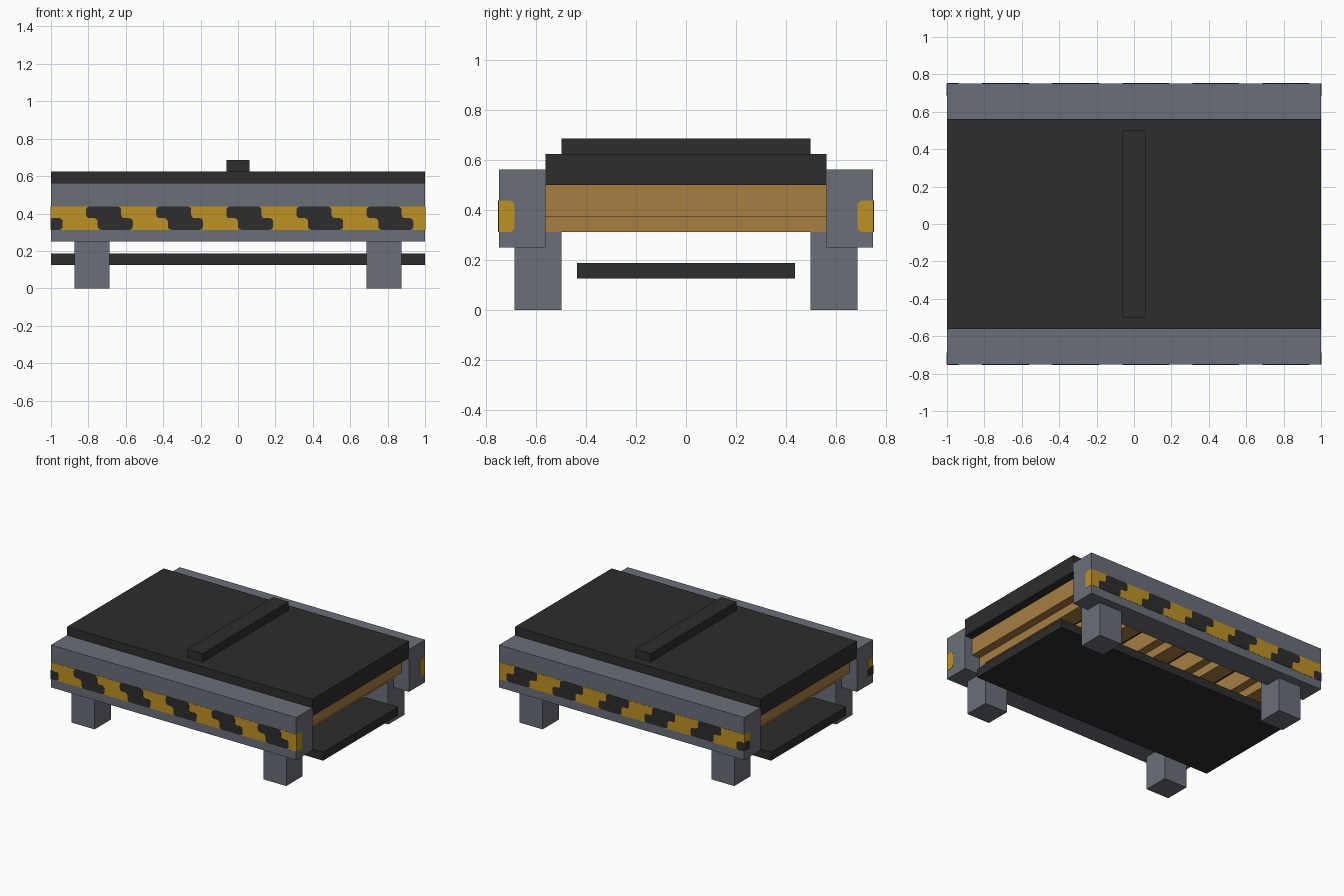
import bpy
import bmesh
from mathutils import Vector

cube = bpy.data.objects.get("Cube")
if cube:
    bpy.data.objects.remove(cube, do_unlink=True)

U = 1 / 16  # modelling step


def material(name, rgb):
    lin = [((c / 255 + 0.055) / 1.055) ** 2.4 for c in rgb] + [1]
    m = bpy.data.materials.new(name)
    m.use_nodes = True
    m.diffuse_color = lin
    m.node_tree.nodes["Principled BSDF"].inputs["Base Color"].default_value = lin
    return m


GREY = material("steel grey", (106, 110, 119))
BLACK = material("charcoal", (45, 45, 45))
TAN = material("tan wood", (167, 126, 66))
YELLOW = material("warning yellow", (190, 146, 36))


def finish(name, bm, mat):
    bmesh.ops.recalc_face_normals(bm, faces=bm.faces)
    mesh = bpy.data.meshes.new(name)
    bm.to_mesh(mesh)
    bm.free()
    mesh.materials.append(mat)
    obj = bpy.data.objects.new(name, mesh)
    bpy.context.collection.objects.link(obj)
    return obj


def box(name, x, y, z, mat):
    """Box from ranges given in steps."""
    bm = bmesh.new()
    bmesh.ops.create_cube(bm, size=1)
    for v in bm.verts:
        v.co = Vector([U * (r[0] if c < 0 else r[1]) for c, r in zip(v.co, (x, y, z))])
    return finish(name, bm, mat)


def plate(name, outline, depth, mat, rounded=()):
    """Thin plate; outline points in steps, rounded lists corner indices."""
    bm = bmesh.new()
    verts = [bm.verts.new(Vector(p) * U) for p in outline]
    bm.faces.new(verts)
    if rounded:
        bmesh.ops.bevel(bm, geom=[verts[i] for i in rounded], offset=0.3 * U,
                        segments=3, profile=0.5, affect='VERTICES')
    out = bmesh.ops.extrude_face_region(bm, geom=bm.faces[:])
    bmesh.ops.translate(bm, vec=depth,
                        verts=[g for g in out["geom"] if isinstance(g, bmesh.types.BMVert)])
    return finish(name, bm, mat)


# Table slab, centre ridge and lower shelf
box("top_slab", (-16, 16), (-9, 9), (8, 10), BLACK)
box("centre_ridge", (-1, 1), (-8, 8), (10, 11), BLACK)
box("lower_shelf", (-16, 16), (-7, 7), (2, 3), BLACK)

# Stepped wooden cross beams under the slab
for i in range(5):
    c = -13 + 6.5 * i
    box(f"beam_upper_{i}", (c - 2, c + 2), (-9, 9), (6, 8), TAN)
    box(f"beam_lower_{i}", (c - 1, c + 1), (-9, 9), (5, 6), TAN)

for side, s in (("front", -1), ("back", 1)):
    # Side rail and its two legs
    box(f"{side}_rail", (-16, 16), sorted((9 * s, 12 * s)), (4, 9), GREY)
    for end, e in (("left", 1), ("right", -1)):
        box(f"{side}_{end}_leg", sorted((11 * e, 14 * e)), sorted((8 * s, 11 * s)),
            (0, 5), GREY)
        # Yellow wrap on the rail end
        plate(f"{side}_{end}_wrap",
              [(16 * e, 12 * s, 5), (16 * e, 12 * s, 7), (16 * e, 11 * s, 7), (16 * e, 11 * s, 5)],
              (0.0015 * e, 0, 0), YELLOW, (2, 3))
    # Yellow band along the rail
    y = 12 * s
    plate(f"{side}_band", [(-16, y, 5), (16, y, 5), (16, y, 7), (-16, y, 7)],
          (0, 0.0015 * s, 0), YELLOW)
    # Stepped black hazard marks
    for i in range(5):
        x = -13 + 6 * i
        shape = [(0, 7), (3, 7), (3, 6), (4, 6), (4, 5), (1, 5), (1, 6), (0, 6)]
        plate(f"{side}_mark_{i}", [(x + a, y, z) for a, z in shape],
              (0, 0.003 * s, 0), BLACK, range(8))
    # Last mark wraps round the right end
    plate(f"{side}_corner_mark", [(-16, y, 5), (-15, y, 5), (-15, y, 6), (-16, y, 6)],
          (0, 0.003 * s, 0), BLACK, (1, 2))
    plate(f"{side}_corner_wrap",
          [(-16, y, 5), (-16, y, 6), (-16, 11 * s, 6), (-16, 11 * s, 5)],
          (-0.003, 0, 0), BLACK, (2, 3))
